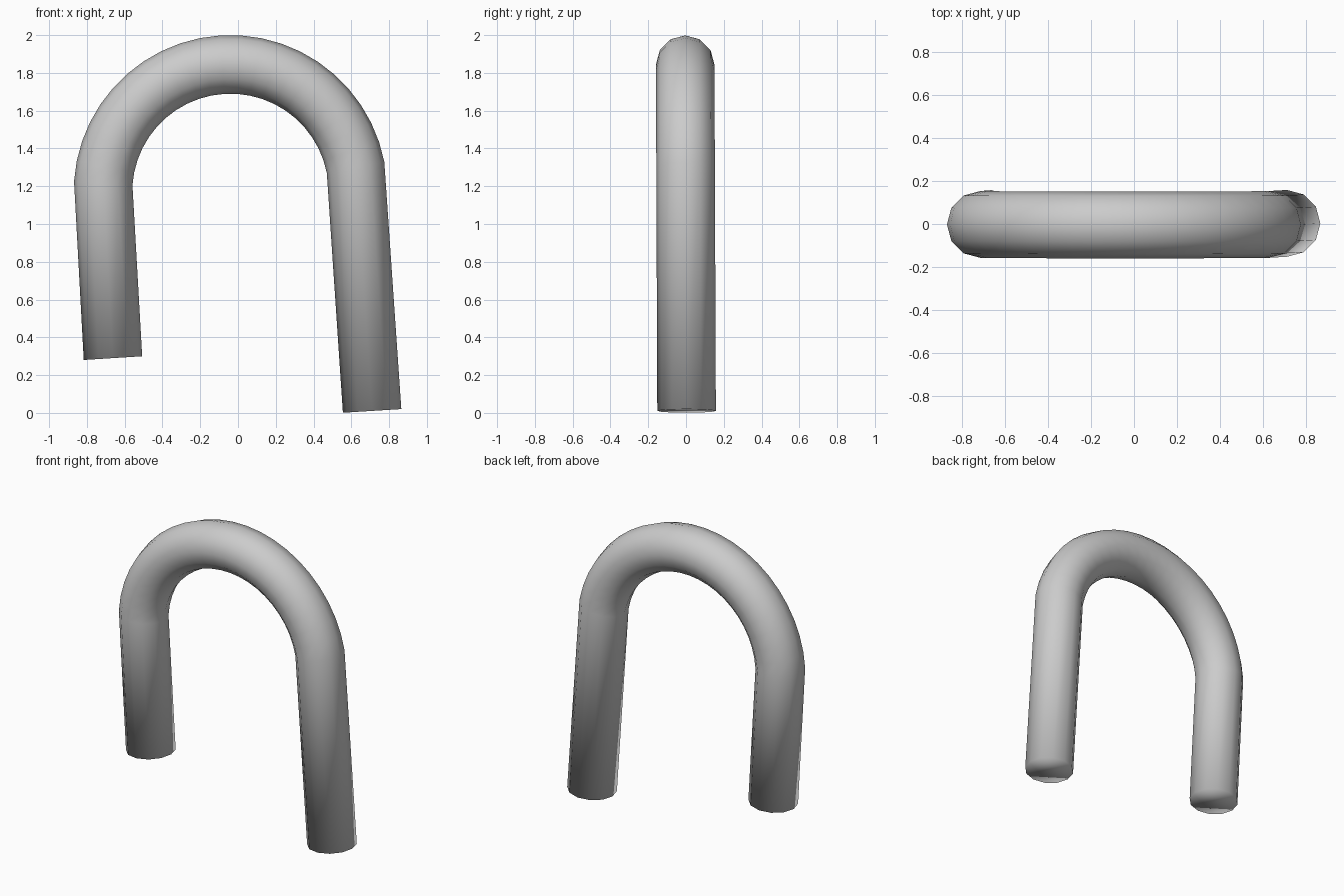
import bpy, bmesh
from math import sin, cos, pi, radians
from mathutils import Vector

if "Cube" in bpy.data.objects:
    bpy.data.objects.remove(bpy.data.objects["Cube"])

SIDES, TUBE = 12, 0.155          # tube cross-section
CX, CZ, BEND = -0.04, 1.17, 0.675  # bend centre and radius
TILT = radians(3.6)              # lean of the whole hook
STEPS = 22

bm = bmesh.new()


def ring(x, z, a):
    """Circle of the tube around (x, z); a is the outward radial angle."""
    out = Vector((cos(a), 0, sin(a)))
    side = Vector((0, 1, 0))
    y = 0.003 - 0.004 * z
    return [bm.verts.new(Vector((x, y, z)) + TUBE *
                         (out * cos(2 * pi * i / SIDES) + side * sin(2 * pi * i / SIDES)))
            for i in range(SIDES)]


# long leg end, bend, short leg end
rings = [ring(0.71, 0.0105, TILT)]
for i in range(STEPS + 1):
    a = TILT + radians(7.5 + 165 * i / STEPS)
    rings.append(ring(CX + BEND * cos(a), CZ + BEND * sin(a), a))
rings.append(ring(-0.662, 0.29, pi + TILT))

# tube walls and end caps
for r, s in zip(rings, rings[1:]):
    for i in range(SIDES):
        j = (i + 1) % SIDES
        bm.faces.new((r[i], r[j], s[j], s[i]))
bm.faces.new(rings[0])
bm.faces.new(rings[-1])
bmesh.ops.recalc_face_normals(bm, faces=bm.faces)
for f in bm.faces:
    f.smooth = True

mesh = bpy.data.meshes.new("bent_tube")
bm.to_mesh(mesh)
bm.free()
bpy.context.collection.objects.link(bpy.data.objects.new("bent_tube", mesh))
